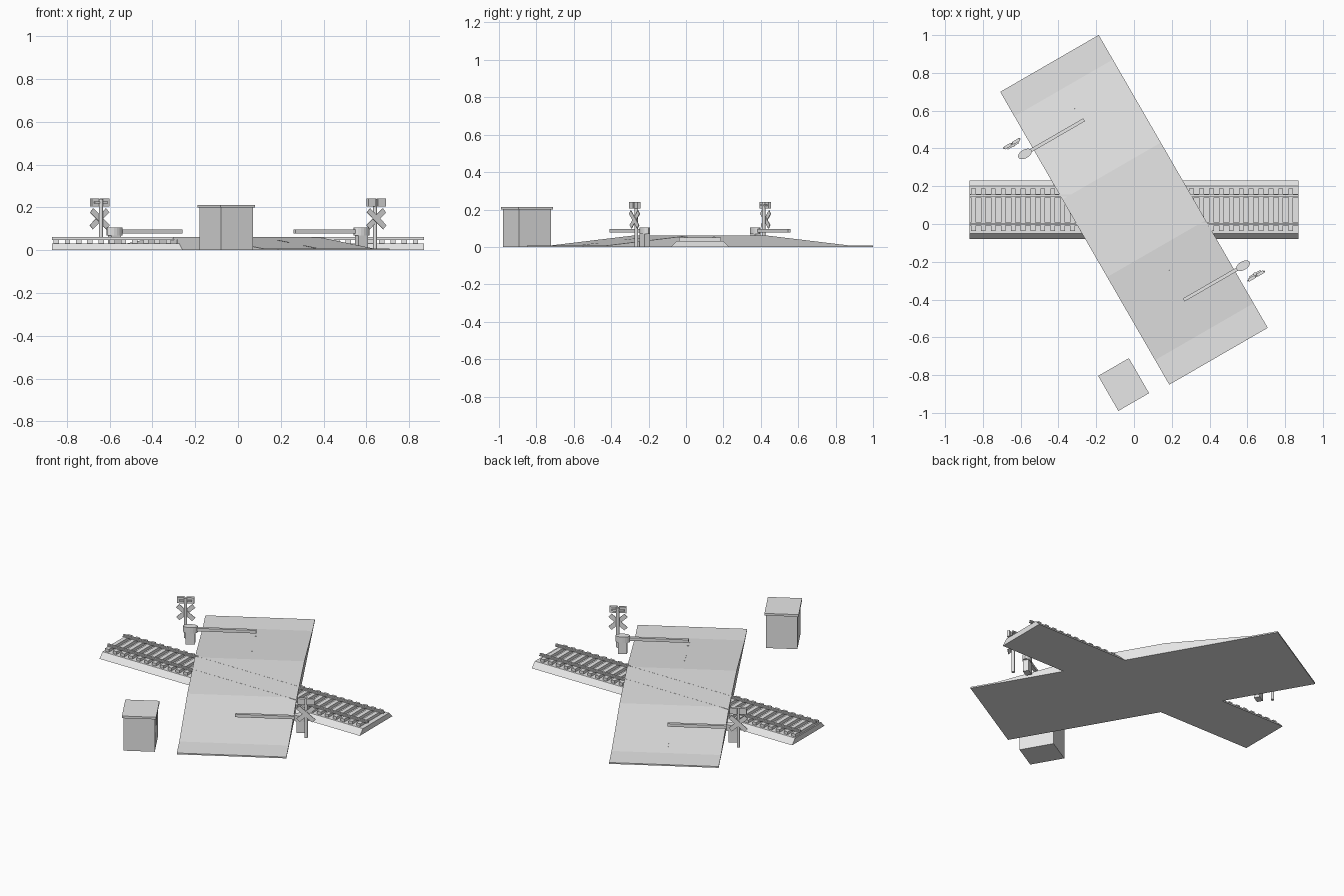
import bpy, bmesh, math
from mathutils import Matrix, Vector

old = bpy.data.objects.get("Cube")
if old:
    bpy.data.objects.remove(old, do_unlink=True)

grey = bpy.data.materials.new("light_grey")
grey.use_nodes = True
grey.diffuse_color = (0.8, 0.8, 0.8, 1)
grey.node_tree.nodes["Principled BSDF"].inputs["Base Color"].default_value = (0.8, 0.8, 0.8, 1)

ANGLE = math.radians(30)
ROAD = Matrix.Translation((0, 0.075, 0)) @ Matrix.Rotation(ANGLE, 4, 'Z')
BOOTH = Matrix.Translation((-0.055, -0.85, 0)) @ Matrix.Rotation(ANGLE, 4, 'Z')
TRACK = Matrix.Translation((0, 0.075, 0))


def finish(name, bm, frame):
    bmesh.ops.recalc_face_normals(bm, faces=bm.faces)
    bm.transform(frame)
    mesh = bpy.data.meshes.new(name)
    bm.to_mesh(mesh)
    bm.free()
    mesh.materials.append(grey)
    obj = bpy.data.objects.new(name, mesh)
    bpy.context.collection.objects.link(obj)
    return obj


def add_box(bm, centre, size, turn=Matrix()):
    m = Matrix.Translation(centre) @ turn @ Matrix.Diagonal((*size, 1))
    bmesh.ops.create_cube(bm, size=1, matrix=m)


def box(name, centre, size, frame, turn=Matrix()):
    bm = bmesh.new()
    add_box(bm, centre, size, turn)
    return finish(name, bm, frame)


def extrude_profile(name, points, half, frame):
    """Extrude a (y, z) profile along x, from -half to half."""
    bm = bmesh.new()
    face = bm.faces.new([bm.verts.new((-half, y, z)) for y, z in points])
    new = bmesh.ops.extrude_face_region(bm, geom=[face])["geom"]
    verts = [v for v in new if isinstance(v, bmesh.types.BMVert)]
    bmesh.ops.translate(bm, verts=verts, vec=(2 * half, 0, 0))
    return finish(name, bm, frame)


# Road with a ramp on each side of the track
CREST, FOOT, END, TOP, LOW = 0.237, 0.745, 0.895, 0.061, 0.008
extrude_profile("road", [(-END, 0), (END, 0), (END, LOW), (FOOT, LOW), (CREST, TOP),
                         (-CREST, TOP), (-FOOT, LOW), (-END, LOW)], 0.301, ROAD)

# Centre line dashes lying on the ramps
slope = math.atan2(TOP - LOW, FOOT - CREST)
for side in (-1, 1):
    for v in (0.42, 0.67):
        z = TOP - (v - CREST) * math.tan(slope)
        box("road_dash", (0, side * v, z), (0.01, 0.1, 0.002), ROAD,
            Matrix.Rotation(-side * slope, 4, 'X'))

# Railway: ballast bed, sleepers and rails
extrude_profile("ballast", [(-0.155, 0), (0.155, 0), (0.125, 0.032), (-0.125, 0.032)], 0.87, TRACK)
bm = bmesh.new()
for i in range(33):
    add_box(bm, (-0.85 + i * 0.0525, 0, 0.04), (0.025, 0.225, 0.018))
finish("sleepers", bm, TRACK)
for y in (-0.075, 0.075):
    bm = bmesh.new()
    add_box(bm, (0, y, 0.0505), (1.74, 0.018, 0.005))
    add_box(bm, (0, y, 0.054), (1.74, 0.005, 0.008))
    add_box(bm, (0, y, 0.0592), (1.74, 0.01, 0.0045))
    finish("rail", bm, TRACK)

# Booth with a slab roof, door handle and window strip
box("booth_walls", (0, 0, 0.1), (0.172, 0.198, 0.2), BOOTH)
box("booth_roof", (0, 0, 0.206), (0.188, 0.214, 0.013), BOOTH)
box("door_handle", (0.087, -0.07, 0.125), (0.006, 0.005, 0.05), BOOTH)
box("door_trim", (0.087, 0.01, 0.145), (0.004, 0.005, 0.065), BOOTH)


def crossing_side(frame):
    # Gate: post, rounded head and segmented arm
    box("gate_post", (0.352, -0.545, 0.036), (0.05, 0.034, 0.072), frame)
    bm = bmesh.new()
    bmesh.ops.create_cone(bm, cap_ends=True, segments=16, radius1=0.5, radius2=0.5, depth=1,
                          matrix=Matrix.Translation((0.352, -0.545, 0.087))
                          @ Matrix.Diagonal((0.08, 0.046, 0.036, 1)))
    finish("gate_head", bm, frame)
    step = 0.068
    for i in range(5):
        box("gate_arm_segment", (-0.01 + step * (i + 0.5), -0.545, 0.087),
            (step, 0.018, 0.018), frame)

    # Signal: mast, crossed boards and a pair of lamps
    x, y = 0.385, -0.615
    bm = bmesh.new()
    bmesh.ops.create_cone(bm, cap_ends=True, segments=12, radius1=0.009, radius2=0.009,
                          depth=0.24, matrix=Matrix.Translation((x, y, 0.12)))
    finish("signal_mast", bm, frame)
    for k, tilt in enumerate((-1, 1)):
        box("crossed_board", (x, y - 0.01 - 0.004 * k, 0.147), (0.118, 0.004, 0.026), frame,
            Matrix.Rotation(tilt * math.radians(42), 4, 'Y'))
        box("lamp", (x + tilt * 0.026, y - 0.011, 0.223), (0.042, 0.016, 0.036), frame)
    box("lamp_bar", (x, y + 0.001, 0.223), (0.07, 0.008, 0.01), frame)


# The two sides are half-turn copies
for turn in (0, math.pi):
    crossing_side(ROAD @ Matrix.Rotation(turn, 4, 'Z'))
